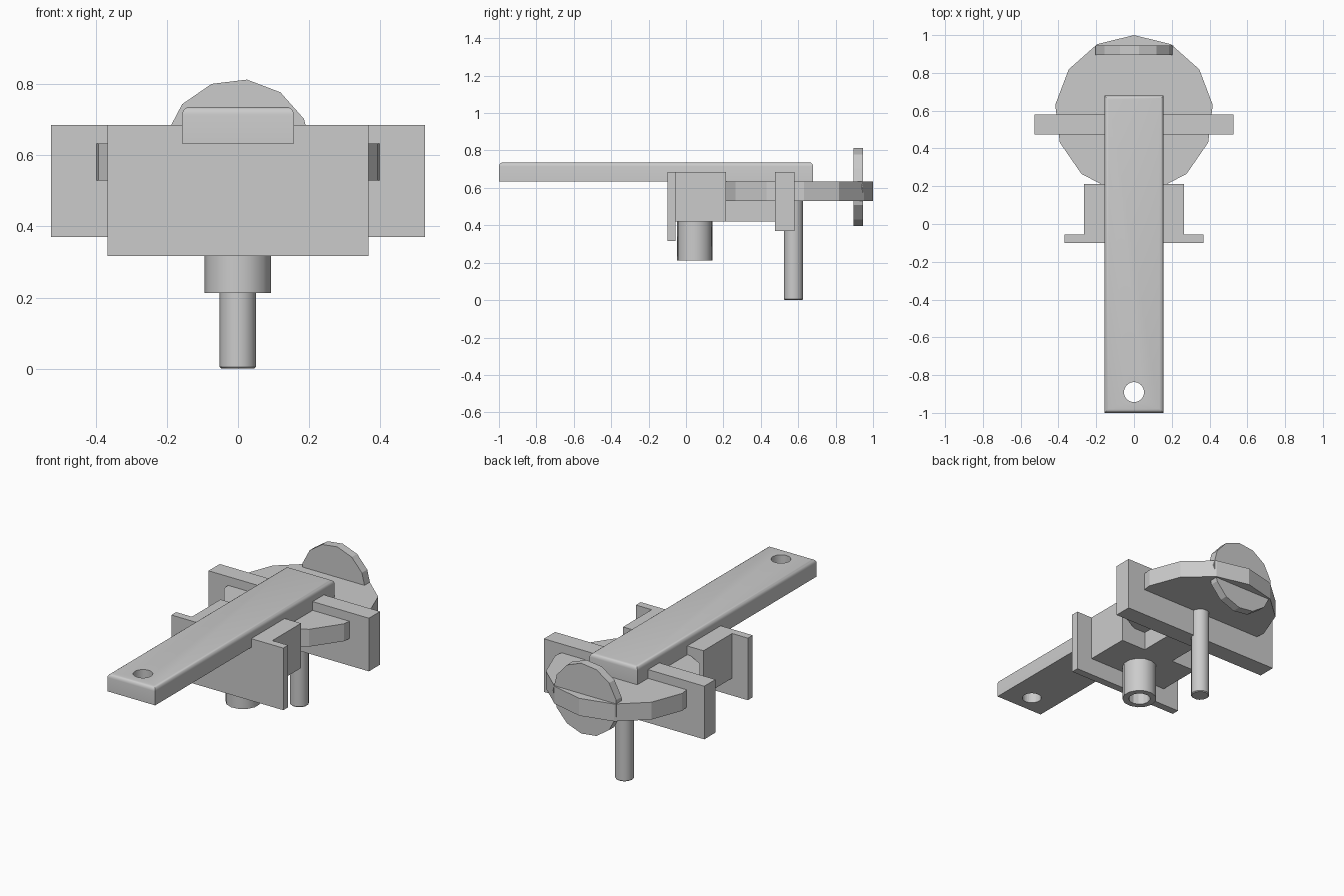
import bpy, bmesh, math
from mathutils import Matrix

if "Cube" in bpy.data.objects:
    bpy.data.objects.remove(bpy.data.objects["Cube"])


def finish(name, bm):
    bmesh.ops.recalc_face_normals(bm, faces=bm.faces)
    me = bpy.data.meshes.new(name)
    bm.to_mesh(me)
    bm.free()
    ob = bpy.data.objects.new(name, me)
    bpy.context.collection.objects.link(ob)
    return ob


def prism(name, outline, depth, matrix=Matrix()):
    # extrude a closed outline along local z
    bm = bmesh.new()
    face = bm.faces.new([bm.verts.new((x, y, 0)) for x, y in outline])
    ext = bmesh.ops.extrude_face_region(bm, geom=[face])
    moved = [v for v in ext["geom"] if isinstance(v, bmesh.types.BMVert)]
    bmesh.ops.translate(bm, verts=moved, vec=(0, 0, depth))
    bm.transform(matrix)
    return finish(name, bm)


def box(name, half, y0, y1, z0, z1):
    pts = [(-half, y0), (half, y0), (half, y1), (-half, y1)]
    return prism(name, pts, z1 - z0, Matrix.Translation((0, 0, z0)))


def ngon(r, n=13, start=0):
    return [(r * math.cos(start + math.tau * i / n),
             r * math.sin(start + math.tau * i / n)) for i in range(n)]


def cut(target, cutter):
    cutter.hide_render = True
    cutter.hide_set(True)
    m = target.modifiers.new("hole", "BOOLEAN")
    m.operation = "DIFFERENCE"
    m.solver = "EXACT"
    m.object = cutter


# Long bar with rounded top edges and a hole at the front end
bm = bmesh.new()
bmesh.ops.create_cube(bm, size=1)
bm.transform(Matrix.Translation((0, -0.16, 0.685)) @ Matrix.Diagonal((0.314, 1.68, 0.104, 1)))
top = [e for e in bm.edges if all(v.co.z > 0.7 for v in e.verts)]
bmesh.ops.bevel(bm, geom=top, offset=0.022, segments=4, profile=0.5, affect="EDGES")
bar = finish("handle_bar", bm)
cut(bar, prism("handle_hole_cutter", ngon(0.053, 32), 0.3, Matrix.Translation((0, -0.89, 0.53))))

# Front block with its wider front plate
w, f, y0, y1, y2 = 0.264, 0.367, -0.10, -0.055, 0.213
box("front_plate", f, y0, y1, 0.317, 0.685)
box("front_block", w, y1, y2, 0.42, 0.685)

# Narrow web linking the block to the rear plate
box("connecting_web", 0.10, y2, 0.475, 0.42, 0.54)
box("rear_plate", 0.526, 0.475, 0.58, 0.37, 0.685)

# Horizontal and upright faceted discs
prism("flat_disc", ngon(0.42, 13, math.pi / 2), 0.103, Matrix.Translation((0, 0.58, 0.53)))
prism("upright_disc", ngon(0.21), 0.05,
      Matrix.Translation((0, 0.945, 0.605)) @ Matrix.Rotation(math.pi / 2, 4, "X"))

# Rear pin with a slightly eased bottom edge
pin = prism("rear_pin", ngon(0.052, 13, math.pi), 0.54, Matrix.Translation((0, 0.575, 0)))
bm = bmesh.new()
bm.from_mesh(pin.data)
low = [e for e in bm.edges if all(v.co.z < 0.01 for v in e.verts)]
bmesh.ops.bevel(bm, geom=low, offset=0.005, segments=1, affect="EDGES")
bm.to_mesh(pin.data)
bm.free()

# Hollow tube under the front block
tube = prism("front_tube", ngon(0.095, 13, math.pi), 0.217, Matrix.Translation((0, 0.047, 0.213)))
cut(tube, prism("tube_bore_cutter", ngon(0.06, 13, math.pi), 0.30, Matrix.Translation((0, 0.047, 0.12))))

# Smooth the rounded parts, keeping sharp edges
bpy.ops.object.select_all(action="DESELECT")
for ob in (bar, pin, tube):
    ob.select_set(True)
bpy.context.view_layer.objects.active = bar
bpy.ops.object.shade_smooth_by_angle(angle=math.radians(30))
